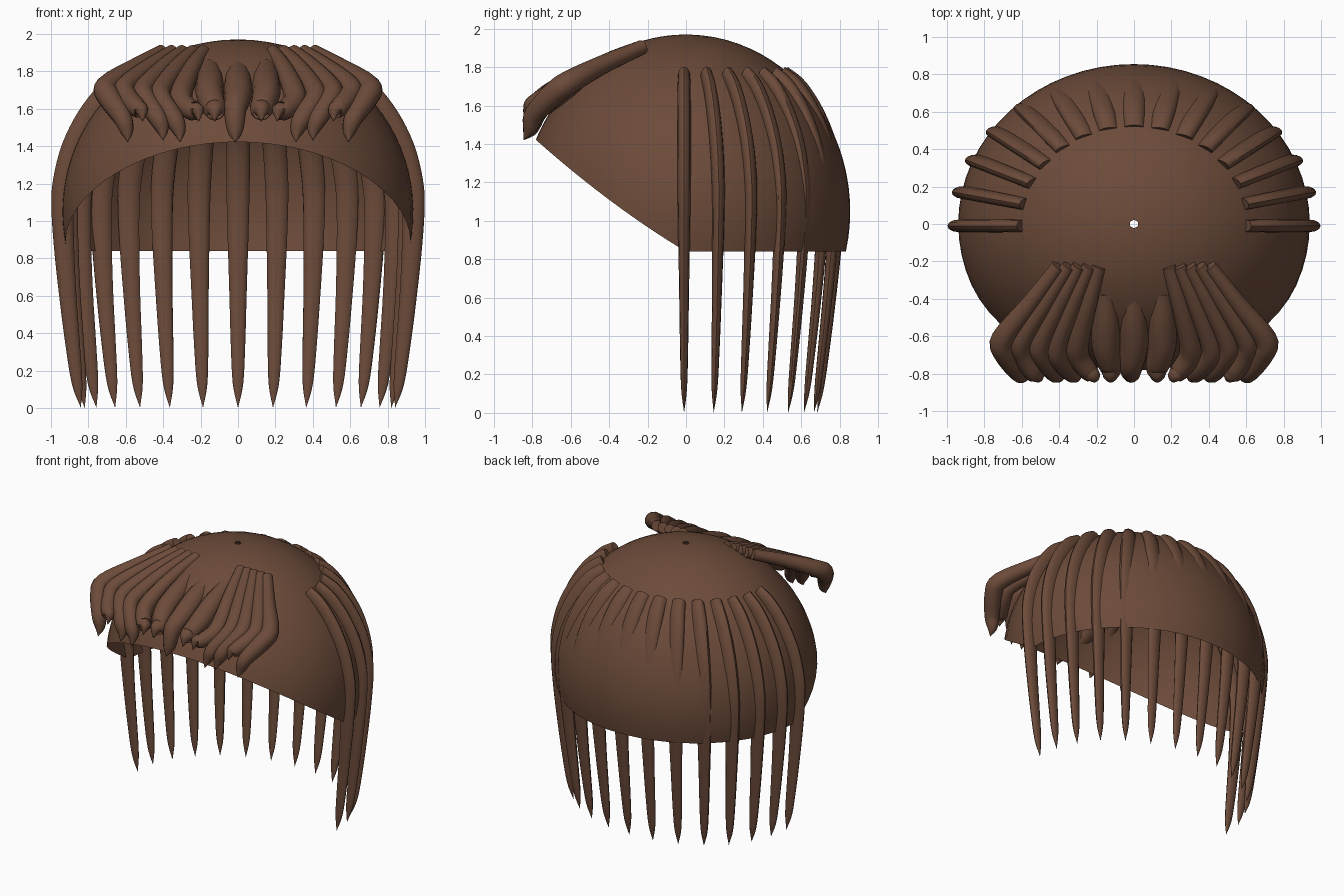
import bpy, bmesh, math
from mathutils import Vector

if "Cube" in bpy.data.objects:
    bpy.data.objects.remove(bpy.data.objects["Cube"])

brown = bpy.data.materials.new("brown")
brown.diffuse_color = (0.15, 0.070, 0.042, 1)
brown.use_nodes = True
brown.node_tree.nodes["Principled BSDF"].inputs["Base Color"].default_value = brown.diffuse_color


def finish(bm, name):
    bmesh.ops.recalc_face_normals(bm, faces=bm.faces)
    me = bpy.data.meshes.new(name)
    bm.to_mesh(me)
    bm.free()
    ob = bpy.data.objects.new(name, me)
    bpy.context.collection.objects.link(ob)
    me.materials.append(brown)
    bpy.ops.object.select_all(action='DESELECT')
    ob.select_set(True)
    bpy.context.view_layer.objects.active = ob
    bpy.ops.object.shade_smooth_by_angle(angle=math.radians(45))
    return ob


def smooth_path(pts, steps=4):
    """Catmull-Rom samples through points of (x, y, z, radius)."""
    p = [Vector(q) for q in pts]
    p = [2 * p[0] - p[1]] + p + [2 * p[-1] - p[-2]]
    out = []
    for i in range(1, len(p) - 2):
        a, b, c, d = p[i - 1:i + 3]
        for k in range(steps):
            t = k / steps
            out.append(0.5 * (2 * b + (c - a) * t + (2 * a - 5 * b + 4 * c - d) * t * t
                              + (3 * b - a - 3 * c + d) * t ** 3))
    return out + [p[-2]]


def strand(name, pts, squash=1.0, sides=12):
    """Tapered lock of hair with a flat root and a pointed tip."""
    path = smooth_path(pts)
    bm = bmesh.new()
    rings = []
    for i, q in enumerate(path[:-1]):
        t = (path[i + 1].xyz - path[max(i - 1, 0)].xyz).normalized()
        ref = Vector((0, 1, 0)) if abs(t.x) > 0.75 else Vector((1, 0, 0))
        u = (ref - t * ref.dot(t)).normalized()
        v = t.cross(u)
        if i and abs(u.dot(prev)) < 0.8:      # keep the frame from turning
            u = (prev - t * prev.dot(t)).normalized()
            v = t.cross(u)
        elif i:
            u = (prev - t * prev.dot(t)).normalized()
            v = t.cross(u)
        prev = u
        ring = []
        for k in range(sides):
            a = math.tau * k / sides
            off = (u * math.cos(a) + v * math.sin(a)) * max(q.w, 0.004)
            off.y *= squash
            ring.append(bm.verts.new(q.xyz + off))
        rings.append(ring)
    tip = bm.verts.new(path[-1].xyz)
    bm.faces.new(rings[0])
    for k in range(sides):
        n = (k + 1) % sides
        for a, b in zip(rings, rings[1:]):
            bm.faces.new((a[k], a[n], b[n], b[k]))
        bm.faces.new((rings[-1][k], rings[-1][n], tip))
    return finish(bm, name)


# Scalp cap: open ellipsoid shell, slanted opening at the front, small crown hole
RX, RY, RZ, CZ = 0.94, 0.855, 0.92, 1.05


def cap_point(phi, az):
    return Vector((RX * math.sin(phi) * math.cos(az), RY * math.sin(phi) * math.sin(az),
                   CZ + RZ * math.cos(phi)))


def rim_height(y):
    return 0.84 if y >= 0 else 0.84 - 0.60 * y + 0.185 * y * y


def build_cap(segs=64, rows=24):
    bm = bmesh.new()
    cols = []
    for s in range(segs):
        az = math.tau * s / segs
        lo, hi = 0.3, 2.2
        for _ in range(40):
            mid = (lo + hi) / 2
            p = cap_point(mid, az)
            lo, hi = (mid, hi) if p.z > rim_height(p.y) else (lo, mid)
        cols.append([bm.verts.new(cap_point(0.024 + (lo - 0.024) * r / rows, az))
                     for r in range(rows + 1)])
    for s in range(segs):
        a, b = cols[s], cols[(s + 1) % segs]
        for r in range(rows):
            bm.faces.new((a[r], a[r + 1], b[r + 1], b[r]))
    finish(bm, "scalp_cap")


build_cap()

# Long locks: side, back, side, hanging below the cap
PROFILE = [(0.595, 1.755, 0.058), (0.70, 1.68, 0.062), (0.80, 1.55, 0.064), (0.88, 1.39, 0.064),
           (0.925, 1.22, 0.063), (0.938, 1.08, 0.060), (0.93, 0.86, 0.054), (0.91, 0.60, 0.046),
           (0.885, 0.35, 0.039), (0.86, 0.13, 0.028), (0.84, 0.0, 0.0)]
for i in range(15):
    ang = math.pi * i / 14
    pts = [(r * math.cos(ang), r * math.sin(ang) * (0.825 + 0.028 * z) - 0.01, z, w)
           for r, z, w in PROFILE]
    strand(f"long_lock_{i + 1}", pts, squash=0.55)

# Swept fringe: root x, bend (x, y, z), end (x, z), bend thickness
FRINGE = [(0.405, (0.70, -0.61, 1.72), (0.59, 1.42), 0.062),
          (0.350, (0.60, -0.62, 1.72), (0.51, 1.53), 0.056),
          (0.295, (0.50, -0.63, 1.71), (0.40, 1.43), 0.056),
          (0.240, (0.41, -0.64, 1.70), (0.31, 1.42), 0.056),
          (0.185, (0.30, -0.63, 1.69), (0.21, 1.53), 0.060)]
for i, (x0, (bx, by, bz), (ex, ez), w) in enumerate(FRINGE):
    for side, label in ((1, "right"), (-1, "left")):
        mx = (x0 + bx) / 2
        pts = [(x0, -0.225, 1.905, 0.038), (mx, -0.42, 1.82, 0.048), (bx, by, bz, w),
               (bx * 0.985, by - 0.08, bz - 0.06, w),
               (ex + 0.03, -0.79, 0.55 * bz + 0.45 * ez - 0.03, 0.052),
               (ex + 0.005, -0.815, ez + 0.06, 0.036), (ex, -0.845, ez, 0)]
        strand(f"fringe_lock_{label}_{i + 1}", [(side * x, y, z, r) for x, y, z, r in pts])

# Short centre fringe emerging from the cap
for name, x0, x1, ez in (("middle", 0.0, -0.015, 1.42), ("right", 0.15, 0.125, 1.53),
                         ("left", -0.15, -0.125, 1.53)):
    strand(f"centre_fringe_{name}",
           [(x0, -0.36, 1.81, 0.06), (x0, -0.52, 1.74, 0.075), (x0, -0.66, 1.67, 0.075),
            (x1, -0.765, 1.60, 0.062), (x1, -0.81, ez + 0.06, 0.042), (x1, -0.845, ez, 0)])
